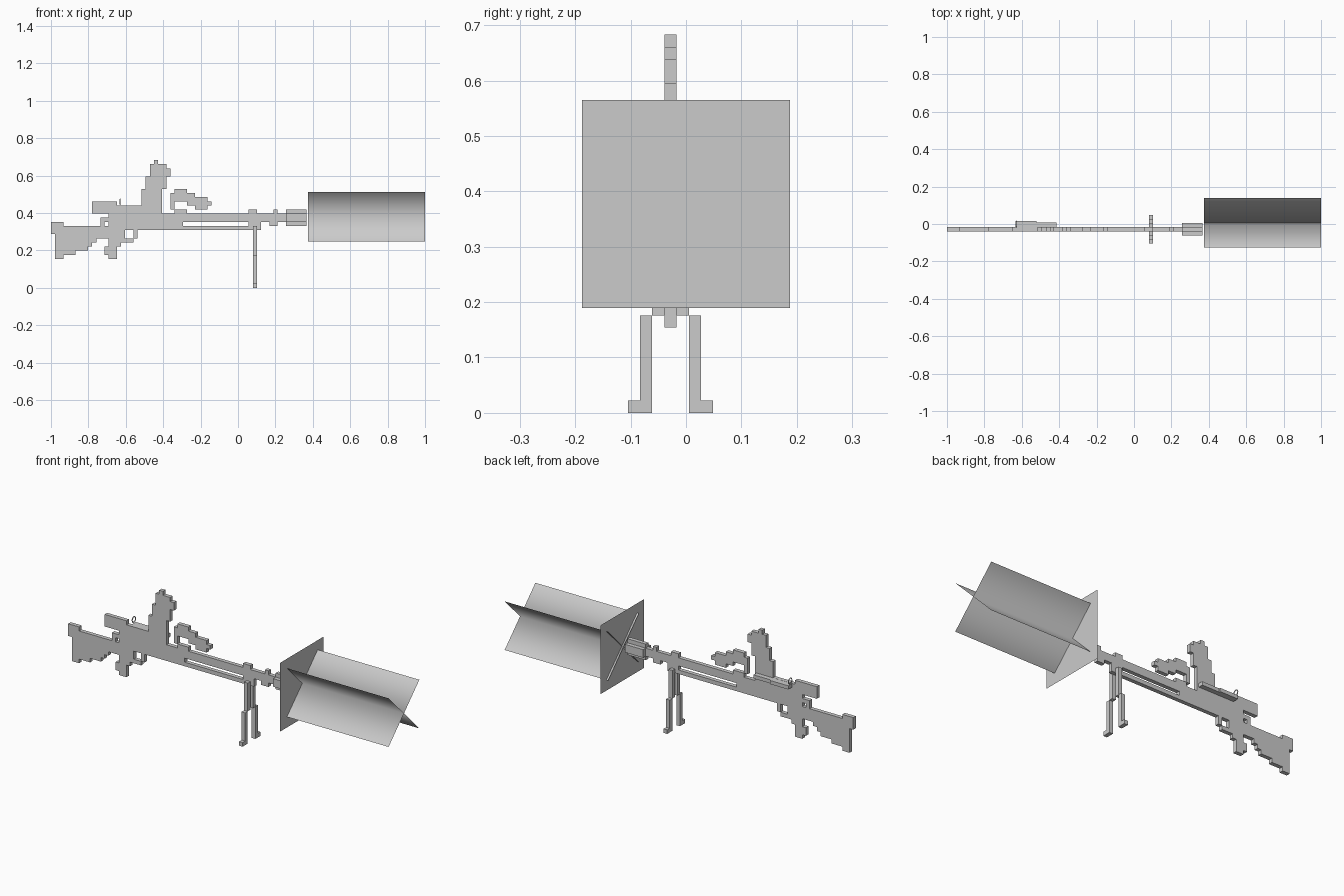
import bpy, bmesh, math
from mathutils import Matrix, Vector

cube = bpy.data.objects.get("Cube")
if cube:
    bpy.data.objects.remove(cube, do_unlink=True)

U = 0.02203           # edge of one block
MID_Y = -0.028        # centre plane of the gun

grey = bpy.data.materials.new("plain grey")
grey.use_nodes = True
COLOUR = (0.6, 0.6, 0.6, 1)
grey.diffuse_color = COLOUR
grey.node_tree.nodes["Principled BSDF"].inputs["Base Color"].default_value = COLOUR


def finish(name, bm, smooth=False):
    mesh = bpy.data.meshes.new(name)
    bm.to_mesh(mesh)
    bm.free()
    mesh.materials.append(grey)
    for poly in mesh.polygons:
        poly.use_smooth = smooth
    obj = bpy.data.objects.new(name, mesh)
    bpy.context.collection.objects.link(obj)
    return obj


def slab(name, *spans):
    """Blocky silhouette, one block thick, from spans (left, right, bottom, top)."""
    cells = {(i, k) for a, b, c, d in spans for i in range(a, b) for k in range(c, d)}
    bm = bmesh.new()
    for i, k in sorted(cells):
        corners = [(i, k), (i + 1, k), (i + 1, k + 1), (i, k + 1)]
        bm.faces.new([bm.verts.new((-1 + x * U, MID_Y - U / 2, z * U)) for x, z in corners])
    bmesh.ops.remove_doubles(bm, verts=bm.verts[:], dist=U / 10)
    grown = bmesh.ops.extrude_face_region(bm, geom=bm.faces[:], use_keep_orig=True)
    moved = [g for g in grown["geom"] if isinstance(g, bmesh.types.BMVert)]
    bmesh.ops.translate(bm, verts=moved, vec=(0, U, 0))
    bmesh.ops.recalc_face_normals(bm, faces=bm.faces[:])
    bmesh.ops.dissolve_limit(bm, angle_limit=math.radians(1),
                             verts=bm.verts[:], edges=bm.edges[:])
    return finish(name, bm)


def box(name, low, high):
    low, high = Vector(low), Vector(high)
    bm = bmesh.new()
    bmesh.ops.create_cube(bm, size=1, matrix=Matrix.Translation((low + high) / 2)
                          @ Matrix.Diagonal((*(high - low), 1)))
    return finish(name, bm)


def block(name, x, y, z):
    """Box in block units; y is counted from the centre plane."""
    return box(name, (-1 + x[0] * U, MID_Y + min(y) * U, z[0] * U),
               (-1 + x[1] * U, MID_Y + max(y) * U, z[1] * U))


# Shoulder stock with stepped underside
slab("stock", (0, 1, 13, 16), (1, 3, 7, 16), (3, 6, 8, 15), (6, 9, 9, 15),
     (9, 10, 10, 15), (10, 11, 11, 15), (11, 14, 12, 15), (12, 13, 15, 17),
     (13, 14, 16, 17))
slab("cheek_rest", (10, 16, 18, 21))

# Grip and trigger guard
slab("grip", (13, 14, 8, 10), (14, 16, 7, 14), (16, 17, 10, 14), (17, 18, 11, 14))
slab("trigger_guard", (18, 20, 11, 12), (20, 21, 12, 14))

# Receiver, magazine and carrying handle
slab("receiver", (14, 32, 14, 18), (16, 22, 18, 20), (30, 33, 18, 19))
slab("magazine", (22, 27, 18, 24), (23, 28, 24, 27), (24, 28, 27, 30),
     (28, 29, 27, 29), (25, 26, 30, 31))
slab("carrying_handle", (29, 30, 19, 23), (30, 33, 21, 24), (33, 35, 20, 23),
     (35, 38, 19, 22), (38, 39, 20, 21))

# Barrel with lower rod, bipod collar and front sight
slab("barrel", (32, 57, 16, 18), (32, 48, 14, 15), (48, 50, 14, 19), (50, 51, 14, 18),
     (53, 54, 15, 18), (54, 55, 15, 19))

# Flash hider with a plus-shaped section
block("flash_hider_core", (57, 62), (-1.5, 1.5), (16, 18))
block("flash_hider_fins", (57, 62), (-0.5, 0.5), (15, 19))

# Bolt rail on the far side and the ring of the rear sight
back = MID_Y + U / 2
box("bolt_rail_rear", (-0.63, back, 0.42), (-0.52, 0.016, 0.44))
box("bolt_rail_front", (-0.52, back, 0.42), (-0.415, 0.009, 0.44))
bpy.ops.mesh.primitive_torus_add(location=(-0.63, 0, 0.46), rotation=(0, math.pi / 2, 0),
                                 major_radius=0.015, minor_radius=0.003,
                                 major_segments=12, minor_segments=4)
ring = bpy.context.object
ring.name = "rear_sight_ring"
ring.data.materials.append(grey)

# Bipod, mirrored about the centre plane
for side, label in ((1, "left"), (-1, "right")):
    block(label + "_upper_leg", (49, 50), (side * 0.5, side * 1.5), (8, 15))
    block(label + "_lower_leg", (49, 50), (side * 1.5, side * 2.5), (0, 8))
    block(label + "_foot", (49, 50), (side * 2.5, side * 3.5), (0, 1))

# Muzzle flash: a square sheet and two long crossed sheets
HALF = 0.188
bm = bmesh.new()
bmesh.ops.create_grid(bm, x_segments=1, y_segments=1, size=HALF,
                      matrix=Matrix.Translation((0.385, 0, 0.377))
                      @ Matrix.Rotation(math.pi / 2, 4, 'Y'))
finish("flash_square", bm, True)

bm = bmesh.new()
axis = [bm.verts.new((x, 0.006, 0.38)) for x in (0.374, 1)]
for turn in range(4):
    angle = math.pi / 4 + turn * math.pi / 2
    shift = Vector((0, math.cos(angle), math.sin(angle))) * HALF
    rim = [bm.verts.new(v.co + shift) for v in axis]
    ring_of = [axis[0], axis[1], rim[1], rim[0]]
    bm.faces.new(ring_of if turn < 2 else ring_of[::-1])
finish("flash_cross", bm, True)
